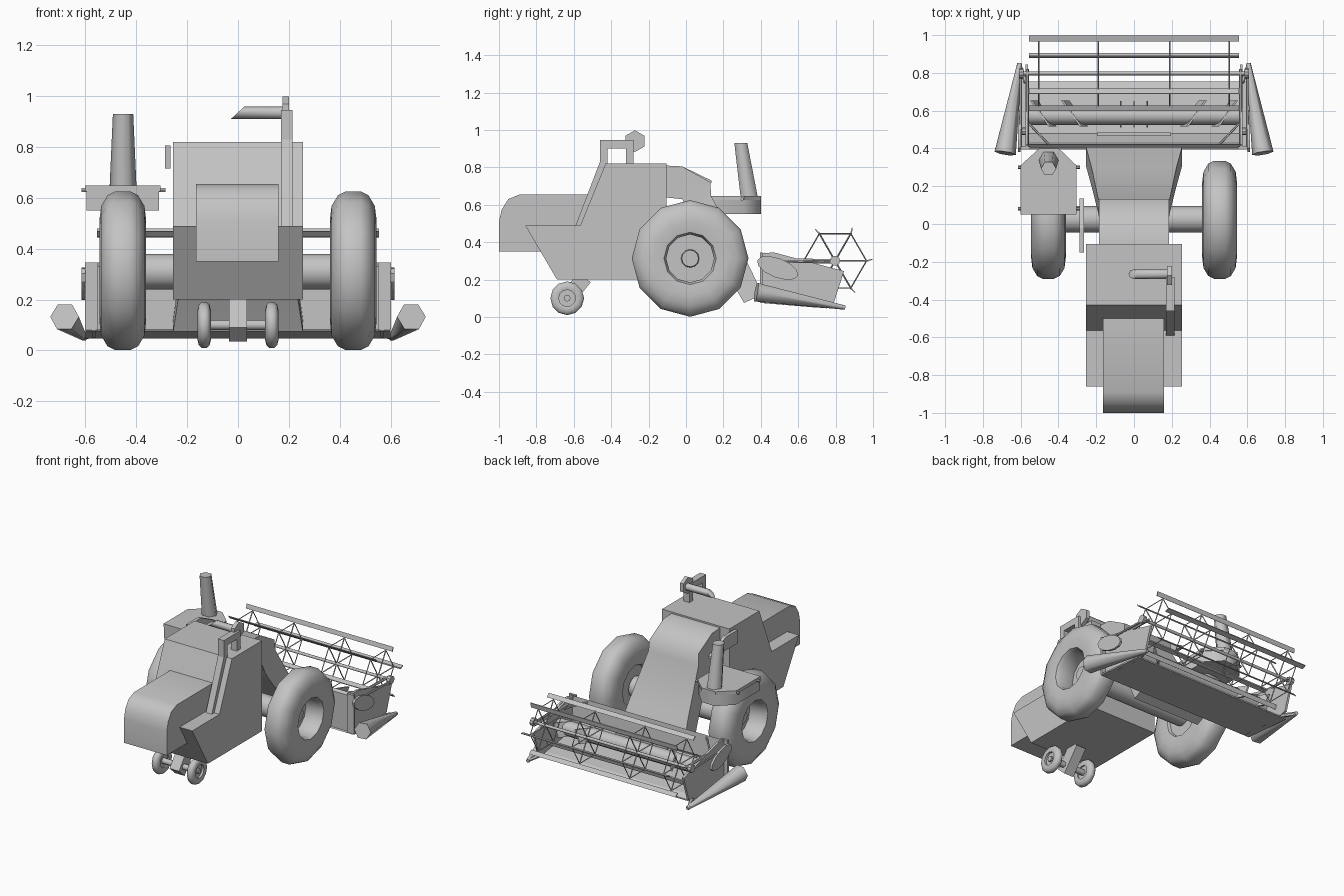
import bpy, bmesh, math
from mathutils import Vector

if "Cube" in bpy.data.objects:
    bpy.data.objects.remove(bpy.data.objects["Cube"])

grey = bpy.data.materials.new("grey")
grey.diffuse_color = (0.55, 0.55, 0.55, 1)
grey.use_nodes = True
grey.node_tree.nodes["Principled BSDF"].inputs["Base Color"].default_value = grey.diffuse_color


def finish(name, bm, smooth=None):
    bmesh.ops.recalc_face_normals(bm, faces=bm.faces)
    me = bpy.data.meshes.new(name)
    bm.to_mesh(me)
    bm.free()
    ob = bpy.data.objects.new(name, me)
    bpy.context.collection.objects.link(ob)
    me.materials.append(grey)
    if smooth:
        bpy.ops.object.select_all(action='DESELECT')
        ob.select_set(True)
        bpy.context.view_layer.objects.active = ob
        bpy.ops.object.shade_smooth_by_angle(angle=math.radians(smooth))
    return ob


def loft(name, rings, smooth=None):
    """Skin a list of equal-length closed rings and cap both ends."""
    bm = bmesh.new()
    vs = [[bm.verts.new(p) for p in r] for r in rings]
    n = len(rings[0])
    for a, b in zip(vs, vs[1:]):
        for i in range(n):
            j = (i + 1) % n
            bm.faces.new((a[i], a[j], b[j], b[i]))
    bm.faces.new(vs[0])
    bm.faces.new(vs[-1])
    return finish(name, bm, smooth)


def side_prism(name, prof, x0, x1, smooth=None):
    """Side profile of (y, z) points extruded along x."""
    return loft(name, [[(x, y, z) for y, z in prof] for x in (x0, x1)], smooth)


def box(name, x0, x1, y0, y1, z0, z1):
    return side_prism(name, [(y0, z0), (y1, z0), (y1, z1), (y0, z1)], x0, x1)


def angles(n):
    return [i * math.tau / n for i in range(n)]


def tube(name, p, q, r1, r2=None, n=6, smooth=None, turn=0.0):
    """Straight round or tapered bar from p to q."""
    p, q = Vector(p), Vector(q)
    d = (q - p).normalized()
    u = d.cross(Vector((0, 0, 1)) if abs(d.z) < 0.9 else Vector((0, 1, 0))).normalized()
    v = d.cross(u)
    r2 = r1 if r2 is None else r2
    return loft(name, [[c + (u * math.cos(a + turn) + v * math.sin(a + turn)) * r
                        for a in angles(n)] for c, r in ((p, r1), (q, r2))], smooth)


def wheel(name, x, y, z, prof, n):
    """Closed (offset, radius) section spun around the x direction."""
    bm = bmesh.new()
    rings = [[bm.verts.new((x + o, y + r * math.cos(a), z + r * math.sin(a)))
              for o, r in prof] for a in angles(n)]
    m = len(prof)
    for i in range(n):
        a, b = rings[i], rings[(i + 1) % n]
        for k in range(m):
            l = (k + 1) % m
            bm.faces.new((a[k], a[l], b[l], b[k]))
    return finish(name, bm, 50)


# main body and rear hood
side_prism("body", [(-.43, .82), (-.105, .82), (-.105, .2), (-.69, .2),
                    (-.86, .49), (-.565, .49)], -.255, .255)
side_prism("rear_hood", [(-.5, .35), (-1, .35), (-1, .51), (-.985, .575), (-.95, .63),
                         (-.89, .655), (-.5, .655)], -.165, .16, 35)

# feeder house, bent downward and widening towards the header
sections = [(.185, (-.12, .81), (-.12, .64)), (.185, (-.02, .805), (-.02, .63)),
            (.185, (.13, .72), (.03, .53)), (.19, (.135, .645), (.06, .48)),
            (.225, (.3, .35), (.2, .27)), (.255, (.41, .12), (.31, .075))]
loft("feeder_house", [[(-w, *t), (w, *t), (w, *b), (-w, *b)] for w, t, b in sections], 70)

# exhaust duct following the rear slope, with a side spout
side_prism("exhaust_duct", [(-.59, .49), (-.46, .83), (-.46, .945), (-.28, .945),
                            (-.28, .9), (-.42, .9), (-.42, .81), (-.555, .47)], .17, .215)
box("spout_post", .17, .215, -.32, -.28, .8, .9)
tube("spout_flange", (.175, -.273, .94), (.2, -.273, .94), .058, n=6, turn=math.pi / 6)
loft("spout", [[(x + slant * math.sin(a), -.265 + .025 * math.cos(a), .934 + .025 * math.sin(a))
                for a in angles(8)] for x, slant in ((.19, 0), (-.002, .027))], 50)

# sloped side panel beside the body
side_prism("side_panel", [(-.15, .805), (-.02, .805), (.135, .73), (.135, .715), (-.145, .715)],
           -.288, -.265)

# operator platform, rails and leaning column
plan = [(-.595, .05), (-.31, .05), (-.31, .31), (-.40, .4), (-.5, .4), (-.595, .31)]
loft("platform", [[(x, y, z) for x, y in plan] for z in (.55, .63)], 60)
loft("platform_top", [[(-.45 + (x + .45) * 1.04, y, z) for x, y in plan] for z in (.625, .648)])
for y in (.08, .3):
    tube("platform_rail", (-.615, y, .63), (-.285, y, .63), .009)
loft("column", [[(-.452 + r * math.cos(a), y + r * math.sin(a), z) for a in angles(6)]
                for r, y, z in ((.053, .338, .64), (.04, .293, .93))], 65)

# drive wheels and axle
tyre = [(-.085, .14), (-.092, .20), (-.085, .255), (-.06, .297), (-.03, .312), (.03, .312),
        (.06, .297), (.085, .255), (.092, .20), (.085, .14), (.06, .128), (-.06, .128)]
tube("drive_axle", (-.37, .025, .31), (.37, .025, .31), .07, n=12, smooth=50)
for s in (-1, 1):
    wheel("drive_tyre", s * .453, .022, .313, tyre, 12)
    tube("drive_rim", (s * .385, .022, .313), (s * .41, .022, .313), .132, n=12)
    tube("drive_hub", (s * .40, .022, .313), (s * .45, .022, .313), .05, .045, 12, 50)

# steering wheels, axle and slanted post
small = [(-.022, .045), (-.026, .06), (-.021, .08), (-.01, .09), (.01, .09), (.021, .08),
         (.026, .06), (.022, .045)]
for s in (-1, 1):
    wheel("steer_tyre", s * .133, -.635, .1, small, 12)
    tube("steer_rim", (s * .12, -.635, .1), (s * .14, -.635, .1), .047, n=12)
    tube("steer_hub", (s * .135, -.635, .1), (s * .152, -.635, .1), .018, n=8)
tube("steer_axle", (-.13, -.635, .1), (.13, -.635, .1), .02, n=8, smooth=50)
side_prism("steer_post", [(-.51, .185), (-.575, .24), (-.69, .09), (-.63, .035)], -.036, .036)

# header trough with sloped underside, and its throat
side_prism("header_trough", [(.405, .075), (.405, .33), (.42, .345), (.435, .2), (.48, .11),
                             (.72, .075), (.755, .055), (.755, .048)], -.57, .57)
side_prism("header_beam", [(.395, .076), (.41, .085), (.755, .055), (.755, .046)], -.6, .6)
box("throat_plate", -.195, .195, .465, .485, .2, .215)

# header ends with drive covers, dividers and reel arms
end = [(.40, .075), (.40, .34), (.47, .345), (.845, .245), (.79, .075), (.7, .05)]
for s in (-1, 1):
    side_prism("header_end", end, s * .56, s * .575)
    box("end_post", s * .55, s * .602, .395, .41, .08, .345)
    cover = [(.49 + .11 * math.cos(a) + .013 * math.sin(a),
              .262 - .04 * math.cos(a) + .05 * math.sin(a)) for a in angles(12)]
    side_prism("drive_cover", cover, s * .6, s * .615)
    tube("cover_shaft", (s * .57, .49, .262), (s * .605, .49, .262), .02, n=8)
    tube("crop_divider", (s * .682, .375, .132), (s * .605, .85, .05), .057, .013, 6, 70)
    tube("divider_bracket", (s * .57, .75, .065), (s * .61, .84, .052), .013)
    tube("reel_arm", (s * .565, .4, .31), (s * .565, .82, .30), .009)
    tube("outer_rail", (s * .6, .4, .3), (s * .6, .81, .29), .007)
    tube("arm_brace", (s * .555, .53, .30), (s * .45, .42, .33), .006)

# auger with slanted paddles and feeding fingers
tube("auger", (-.56, .575, .2), (.56, .575, .2), .05, n=10, smooth=50)
for s in (-1, 1):
    for x in (.315, .48):
        loft("auger_paddle", [[(s * (x + .05 * k + w), .585 + .07 * k, .2 + dz)
                               for w, dz in ((-.022, -.04), (-.01, -.04), (.022, .05), (.01, .05))]
                              for k in (-1, 1)])
for x in (-.07, 0, .07):
    tube("auger_finger", (x, .51, .2), (x, .65, .2), .003, n=4)

# reel: shaft, hexagonal frames and six slats with angled blades
cy, cz = .797, .3
tube("reel_shaft", (-.605, cy, cz), (.605, cy, cz), .01, n=8, smooth=50)
for s in (-1, 1):
    tube("reel_bearing", (s * .585, cy, cz), (s * .61, cy, cz), .027, n=10)


def rim(x, i, r):
    a = i * math.pi / 3
    return (x, cy + r * math.cos(a), cz + r * math.sin(a))


for i in range(6):
    for x in (-.505, -.19, .19, .505):
        tube("reel_spoke", rim(x, i, .01), rim(x, i, .175), .0045, n=4)
        tube("reel_frame", rim(x, i, .168), rim(x, i + 1, .168), .0035, n=4)
    a = i * math.pi / 3
    d, t = Vector((0, math.cos(a), math.sin(a))), Vector((0, -math.sin(a), math.cos(a)))
    c = Vector((0, cy, cz))
    loft("reel_slat", [[c + Vector((x, 0, 0)) + d * r + t * w
                        for r, w in ((.17, -.005), (.2, .006), (.2, .011), (.17, .004))]
                       for x in (-.555, .555)])
